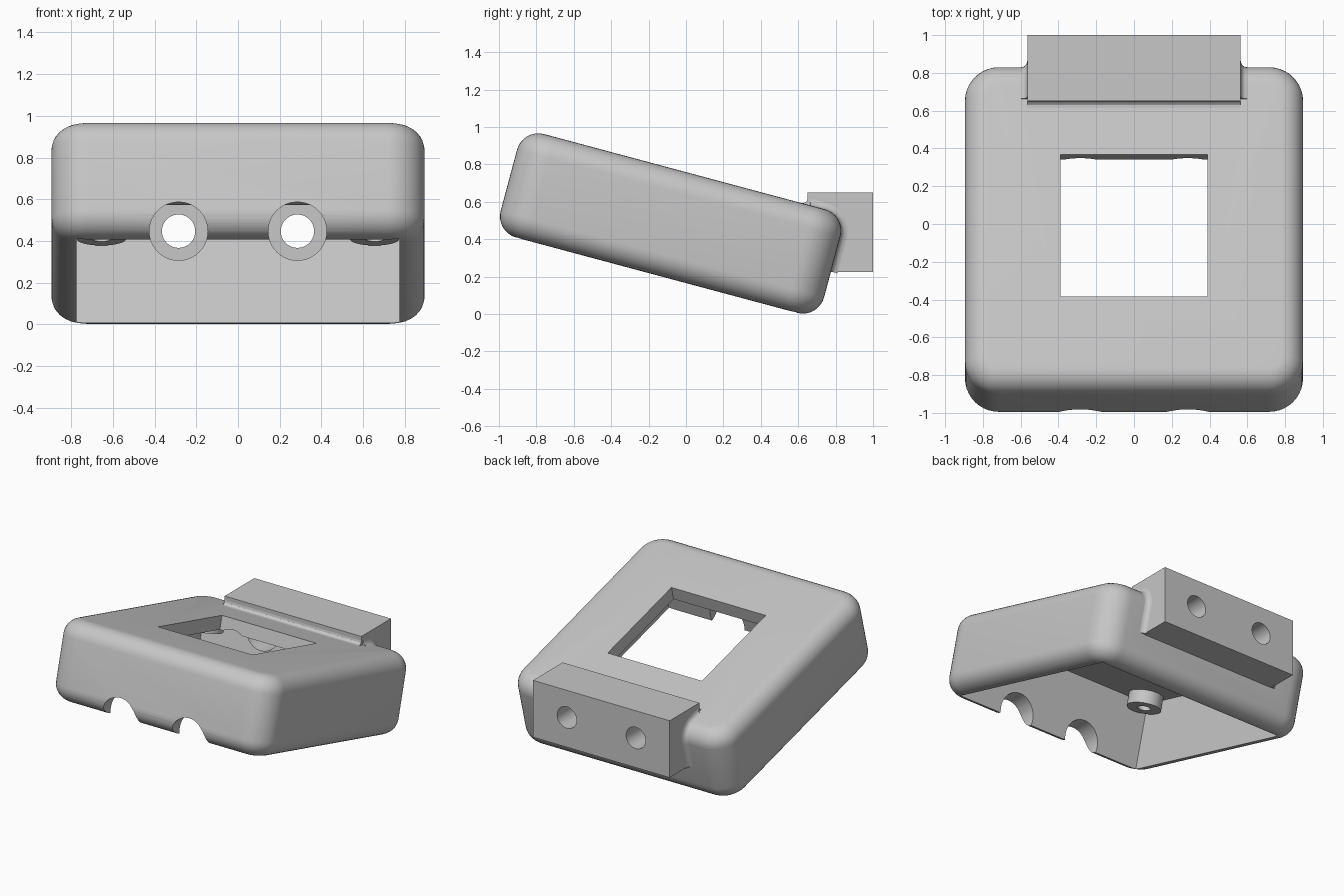
import bpy, bmesh
from math import sin, cos, pi, radians
from mathutils import Matrix, Vector

cube = bpy.data.objects.get("Cube")
if cube:
    bpy.data.objects.remove(cube, do_unlink=True)

grey = bpy.data.materials.new("light grey plastic")
grey.use_nodes = True
COLOR = (0.57, 0.57, 0.57, 1)
grey.diffuse_color = COLOR
grey.node_tree.nodes["Principled BSDF"].inputs["Base Color"].default_value = COLOR

TILT = Matrix.Rotation(radians(-15), 4, "X")   # housing leans down to the back
FLAT = Matrix.Identity(4)
HALF, MID = 0.895, -0.205                      # housing half width, centre along its slope
BOTTOM, TOP = 0.16, 0.733
WALL, ROOF = 0.12, 0.1
BACK = MID + HALF


def loft(name, rings, frame=FLAT):
    """Skin a list of equal point rings and cap both ends."""
    bm = bmesh.new()
    rows = [[bm.verts.new(frame @ Vector(p)) for p in ring] for ring in rings]
    n = len(rows[0])
    for a, b in zip(rows, rows[1:]):
        for i in range(n):
            j = (i + 1) % n
            bm.faces.new((a[i], a[j], b[j], b[i]))
    bm.faces.new(rows[0][::-1])
    bm.faces.new(rows[-1])
    bmesh.ops.recalc_face_normals(bm, faces=bm.faces)
    mesh = bpy.data.meshes.new(name)
    bm.to_mesh(mesh)
    bm.free()
    mesh.materials.append(grey)
    obj = bpy.data.objects.new(name, mesh)
    bpy.context.collection.objects.link(obj)
    return obj


def rounded_square(half, r, z, seg=10):
    pts = []
    for k in range(4):
        cx = (half - r) * (1 if k in (0, 3) else -1)
        cy = (half - r) * (1 if k in (0, 1) else -1)
        for i in range(seg + 1):
            a = (k + i / seg) * pi / 2
            pts.append((cx + r * cos(a), MID + cy + r * sin(a), z))
    return pts


def box(name, x, y0, y1, z0, z1, frame=FLAT):
    return loft(name, [[(-x, y0, z), (x, y0, z), (x, y1, z), (-x, y1, z)]
                       for z in (z0, z1)], frame)


def circle(cx, cy, r, z, seg=40):
    return [(cx + r * cos(2 * pi * i / seg), cy + r * sin(2 * pi * i / seg), z)
            for i in range(seg)]


def bore(name, x, z, r, y0, y1):
    """Round cutter running front to back."""
    rings = [[(p[0], y, p[1]) for p in circle(x, z, r, 0)] for y in (y0, y1)]
    return loft(name, rings)


def combine(target, cutter, operation):
    mod = target.modifiers.new("cut", "BOOLEAN")
    mod.operation, mod.solver, mod.object = operation, "EXACT", cutter
    deps = bpy.context.evaluated_depsgraph_get()
    old = target.data
    new = bpy.data.meshes.new_from_object(target.evaluated_get(deps))
    target.modifiers.clear()
    target.data = new
    bpy.data.meshes.remove(old)
    bpy.data.objects.remove(cutter, do_unlink=True)


# Housing with rounded rims and corners
EDGE, CORNER, STEPS = 0.118, 0.18, 8
rings = []
for i in range(STEPS + 1):
    a = i / STEPS * pi / 2
    inset = EDGE * (1 - sin(a))
    rings.append(rounded_square(HALF - inset, CORNER - inset, BOTTOM + EDGE * (1 - cos(a))))
rings += [[(x, y, BOTTOM + TOP - z) for x, y, z in ring] for ring in reversed(rings)]
housing = loft("housing", rings, TILT)

# Mounting block on the back, then the hollow, window and screw bores
BX, BY, BZ0, BZ1 = 0.565, 0.65, 0.225, 0.65
combine(housing, box("block", BX, BY, 1.0, BZ0, BZ1), "UNION")
inner = HALF - WALL
combine(housing, box("hollow", inner, MID - inner, MID + inner, BOTTOM - 0.3, TOP - ROOF, TILT),
        "DIFFERENCE")
combine(housing, box("window", 0.39, MID - 0.39, MID + 0.39, 0.4, 1.0, TILT), "DIFFERENCE")
for x in (-0.285, 0.285):
    combine(housing, bore("counterbore", x, 0.447, 0.14, -1.3, 0.8), "DIFFERENCE")
    combine(housing, bore("screw_hole", x, 0.447, 0.08, 0.6, 1.2), "DIFFERENCE")
parts = [housing]

# Four hollow standoffs under the roof
for sx in (-1, 1):
    for sy in (-1, 1):
        x, y = sx * 0.655, MID + sy * 0.64
        base = TOP - ROOF + 0.02
        tip = 0.54
        rings = [circle(x, y, r, z) for r, z in
                 ((0.118, base), (0.118, tip), (0.045, tip), (0.045, base - 0.01))]
        side = ("right" if sx < 0 else "left")
        parts.append(loft(f"standoff_{'front' if sy < 0 else 'back'}_{side}", rings, TILT))

# Concave fillets where the block meets the housing
F = 0.035
section = [(-0.01, -0.01), (-0.01, F), (0, F), (F * 0.1, F * 0.55),
           (F * 0.3, F * 0.3), (F * 0.55, F * 0.1), (F, 0), (F, -0.01)]
path = [((0.49, TOP), pi / 2)]
for i in range(STEPS + 1):
    a = pi / 2 * (1 - i / STEPS)
    path.append(((BACK - EDGE + EDGE * cos(a), TOP - EDGE + EDGE * sin(a)), a))
path.append(((BACK, 0.42), 0))
for sx, side in ((-1, "right"), (1, "left")):
    rings = [[(sx * (BX + u), s + v * cos(a), t + v * sin(a)) for u, v in section]
             for (s, t), a in path]
    parts.append(loft(f"block_fillet_{side}", rings, TILT))
slope = sin(radians(15)) / cos(radians(15))
front_z = TOP / cos(radians(15)) - BY * slope
rings = [[(x, BY - u, front_z + u * slope + v) for u, v in section] for x in (-BX, BX)]
parts.append(loft("block_fillet_front", rings))

# Smooth curves, crisp edges
bpy.ops.object.select_all(action="DESELECT")
for obj in parts:
    obj.select_set(True)
bpy.context.view_layer.objects.active = housing
bpy.ops.object.shade_smooth_by_angle(angle=radians(30))
